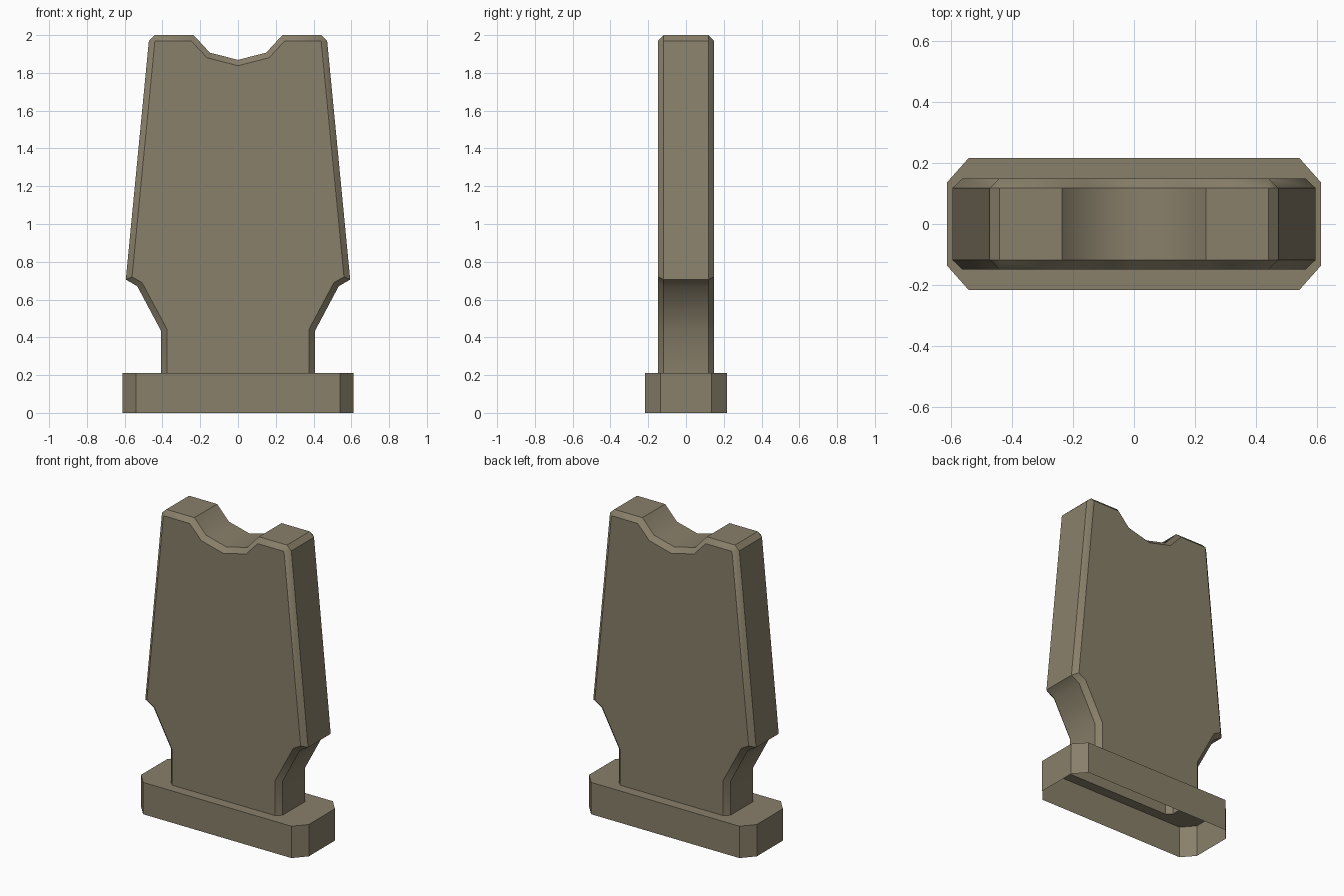
import bpy, bmesh, math

if "Cube" in bpy.data.objects:
    bpy.data.objects.remove(bpy.data.objects["Cube"])

mat = bpy.data.materials.new("khaki_stone")
mat.diffuse_color = (0.25, 0.215, 0.145, 1)
mat.use_nodes = True
mat.node_tree.nodes["Principled BSDF"].inputs["Base Color"].default_value = mat.diffuse_color


def loft(name, rings, closed, caps):
    """Skin equal-length rings of points; optional end caps."""
    bm = bmesh.new()
    vs = [[bm.verts.new(p) for p in ring] for ring in rings]
    n = len(rings[0])
    for a, b in zip(vs, vs[1:]):
        for i in range(n if closed else n - 1):
            j = (i + 1) % n
            bm.faces.new((a[i], a[j], b[j], b[i]))
    if caps:
        bm.faces.new(vs[0])
        bm.faces.new(vs[-1])
    bmesh.ops.remove_doubles(bm, verts=bm.verts[:], dist=1e-4)
    bmesh.ops.recalc_face_normals(bm, faces=bm.faces[:])
    me = bpy.data.meshes.new(name)
    bm.to_mesh(me)
    bm.free()
    me.materials.append(mat)
    ob = bpy.data.objects.new(name, me)
    bpy.context.collection.objects.link(ob)
    bpy.ops.object.select_all(action='DESELECT')
    ob.select_set(True)
    bpy.context.view_layer.objects.active = ob
    bpy.ops.object.shade_smooth_by_angle(angle=math.radians(35))
    return ob


def mirrored(half, y):
    """Right half outline (bottom to centre top) mirrored to the left."""
    full = half + [(-x, z) for x, z in reversed(half[:-1])]
    return [(x, y, z) for x, z in full]


def octagon(x1, x2, y1, y2, z):
    q = [(x2, y1), (x1, y2)]
    pts = (q + [(-x, y) for x, y in reversed(q)] +
           [(-x, -y) for x, y in q] + [(x, -y) for x, y in reversed(q)])
    return [(x, y, z) for x, y in pts]


# Blade: notched slab with a waisted neck, chamfered on both faces
outer = [(0.408, 0.21), (0.408, 0.435), (0.533, 0.67), (0.594, 0.706),
         (0.472, 1.97), (0.44, 2.0), (0.235, 2.0), (0.149, 1.907), (0, 1.869)]
inner = [(0.376, 0.21), (0.376, 0.443), (0.508, 0.69), (0.561, 0.72),
         (0.44, 1.97), (0.44, 1.97), (0.248, 1.97), (0.164, 1.88), (0, 1.838)]
loft("blade", [mirrored(inner, -0.149), mirrored(outer, -0.118),
               mirrored(outer, 0.118), mirrored(inner, 0.149)], False, True)

# Base: open-bottomed octagonal foot whose top closes in on the blade
loft("base", [octagon(0.541, 0.612, 0.136, 0.216, 0),
              octagon(0.541, 0.612, 0.136, 0.216, 0.21),
              octagon(0.376, 0.408, 0.118, 0.149, 0.21)], True, False)
